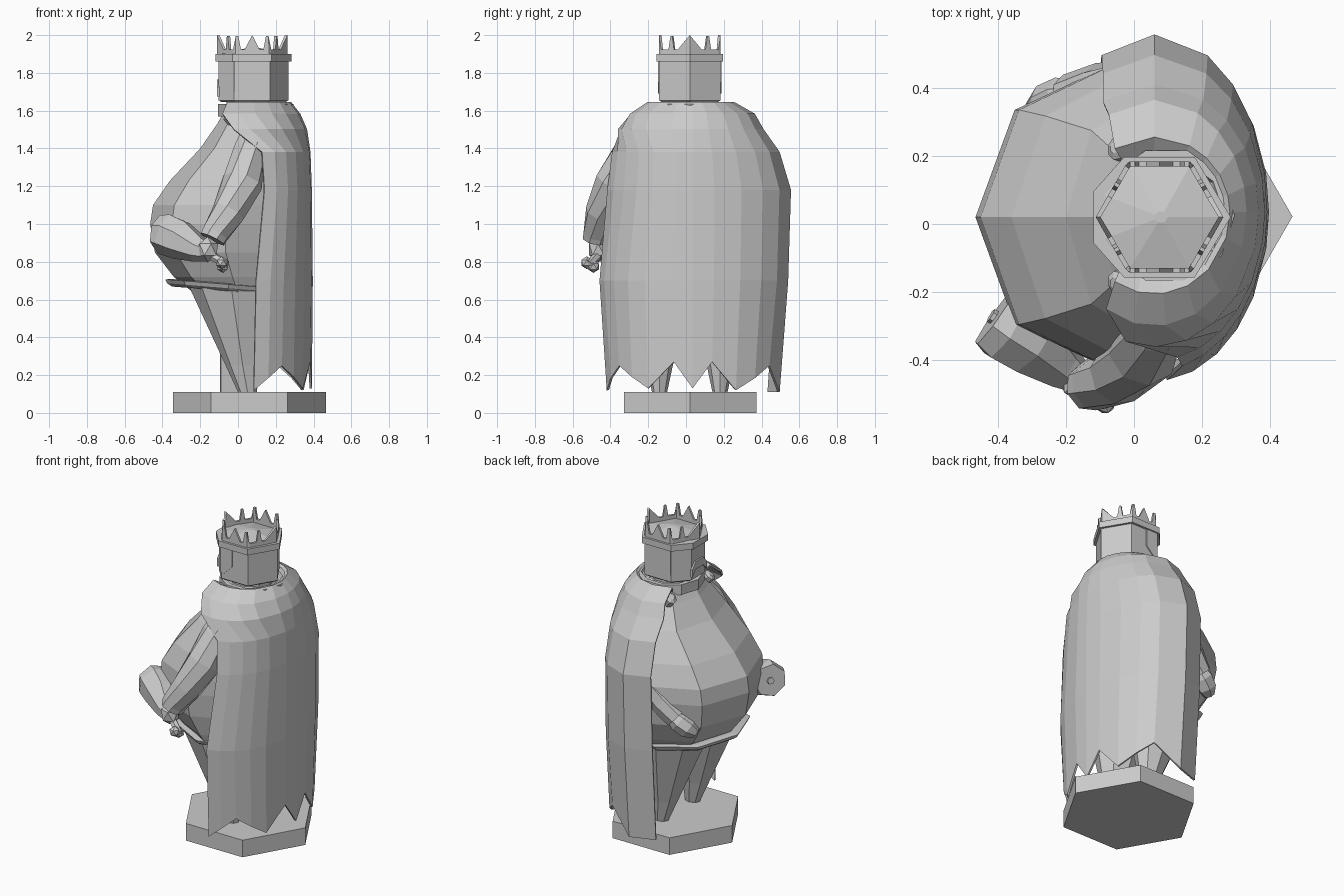
import bpy, bmesh, math
from mathutils import Vector

if "Cube" in bpy.data.objects:
    bpy.data.objects.remove(bpy.data.objects["Cube"])

stone = bpy.data.materials.new("grey_stone")
stone.diffuse_color = (0.6, 0.6, 0.6, 1)
stone.use_nodes = True
stone.node_tree.nodes["Principled BSDF"].inputs["Base Color"].default_value = stone.diffuse_color


def finish(name, bm, thickness=0):
    bmesh.ops.recalc_face_normals(bm, faces=bm.faces)
    me = bpy.data.meshes.new(name)
    bm.to_mesh(me)
    bm.free()
    me.materials.append(stone)
    ob = bpy.data.objects.new(name, me)
    bpy.context.collection.objects.link(ob)
    if thickness:
        mod = ob.modifiers.new("thickness", 'SOLIDIFY')
        mod.thickness = thickness
        mod.offset = 0
    return ob


def loft(name, rings, closed=True, caps=True, thickness=0):
    """Skin a list of equally long point rings."""
    bm = bmesh.new()
    vr = [[bm.verts.new(p) for p in r] for r in rings]
    n = len(vr[0])
    for a, b in zip(vr, vr[1:]):
        for i in range(n if closed else n - 1):
            j = (i + 1) % n
            bm.faces.new((a[i], a[j], b[j], b[i]))
    if closed and caps:
        bm.faces.new(vr[0])
        bm.faces.new(vr[-1])
    return finish(name, bm, thickness)


def ring(cx, cy, z, rx, ry, n, tilt=0):
    """Flat ring with a corner on +x; tilt lifts the front."""
    pts = []
    for i in range(n):
        a = math.tau * i / n
        x = rx * math.cos(a)
        pts.append((cx + x, cy + ry * math.sin(a), z - tilt * x))
    return pts


def tube(name, path, n=8):
    """Tapering tube through (x, y, z, radius) stations."""
    pts = [Vector(p[:3]) for p in path]
    rings = []
    for i, p in enumerate(pts):
        d = (pts[min(i + 1, len(pts) - 1)] - pts[max(i - 1, 0)]).normalized()
        u = d.cross(Vector((0, 0, 1))).normalized()
        v = u.cross(d)
        rings.append([p + path[i][3] * (math.cos(math.tau * k / n) * u + math.sin(math.tau * k / n) * v)
                      for k in range(n)])
    return loft(name, rings)


def blob(name, loc, r, scale=(1, 1, 1)):
    bm = bmesh.new()
    bmesh.ops.create_icosphere(bm, subdivisions=1, radius=r)
    bmesh.ops.scale(bm, vec=scale, verts=bm.verts)
    bmesh.ops.translate(bm, vec=loc, verts=bm.verts)
    return finish(name, bm)


# Hexagonal plinth
loft("plinth", [ring(.06, .022, z, .405, .405, 6) for z in (0, .11)])

# Tapered legs
for side, name in ((-1, "right_leg"), (1, "left_leg")):
    y = .02 + side * .16
    loft(name, [ring(.05, y, .11, .05, .04, 8), ring(.025, y, .25, .09, .07, 8),
                ring(-.035, y, .66, .22, .18, 8)])

# Round torso: z, front x, back x, half width
torso = [(.64, -.24, .24, .33), (.72, -.34, .28, .37), (.85, -.44, .31, .42), (1.0, -.465, .32, .445),
         (1.1, -.45, .32, .445), (1.23, -.36, .32, .42), (1.4, -.2, .31, .36),
         (1.53, -.11, .27, .27), (1.62, -.06, .2, .16)]
loft("torso", [ring((f + b) / 2, .02, z, (b - f) / 2, w, 8) for z, f, b, w in torso])
loft("belt", [ring(-.05, .02, z, r, r + .04, 8, .08) for z, r in ((.645, .3), (.66, .325), (.68, .335), (.685, .3))])

# Cape columns: angle and hem height
columns = [(-88, .12), (-74, .185), (-60, .25), (-46, .19), (-32, .13), (-13, .27), (0, .13),
           (13, .27), (30, .12), (46, .185), (62, .25), (90, .11), (110, .11)]
# Cape rows: z, right angle, left angle, radius x, right radius y, left radius y
rows = [(1.6, 122, 122, .17, .17, .17), (1.64, 122, 122, .22, .24, .22), (1.58, 122, 120, .265, .33, .325),
        (1.5, 106, 120, .3, .39, .37), (1.38, 78, 118, .318, .43, .455), (1.18, 76, 118, .325, .46, .515),
        (.7, 84, 118, .33, .49, .5), (None, 86, 118, .325, .45, .455)]
cape = []
for z, right, left, rx, ry_right, ry_left in rows:
    line = []
    for a, hem in columns:
        # the side corner stays at a right angle, only the front flap swings
        swing = right / 88 if a < 0 else left / 110 if a > 90 else 1
        t = math.radians(a * swing)
        ry = ry_right if a < 0 else ry_left
        line.append((.06 + rx * math.cos(t), .035 + ry * math.sin(t), hem if z is None else z))
    cape.append(line)
loft("cape", cape, closed=False, thickness=.012)

# Collar and neck
loft("collar", [ring(.095, .025, z, r, r, 10) for z, r in ((1.57, .2), (1.635, .2), (1.635, .17), (1.59, .15))])
loft("neck", [ring(.075, .025, z, .135, .13, 10) for z in (1.58, 1.67)])

# Cape clasps
for side, name in ((-1, "right_clasp"), (1, "left_clasp")):
    y = .025 + side * .19
    tube(name, [(-.02, y, 1.54, .036), (-.05, y + side * .008, 1.575, .036), (-.056, y + side * .01, 1.583, .018)])

# Right arm and fist
tube("right_sleeve", [(.09, -.22, 1.49, .07), (.06, -.3, 1.38, .09), (.025, -.375, 1.22, .107),
                      (-.05, -.445, 1.06, .09), (-.12, -.473, .95, .075), (-.135, -.478, .92, .072)])
blob("right_hand", (-.16, -.465, .865), .062, (1, .9, 1.1))
# Left arm with the hand resting on the belly
tube("left_sleeve", [(.1, .27, 1.45, .07), (.06, .35, 1.3, .08), (.0, .4, 1.12, .085),
                     (-.1, .395, .99, .078), (-.19, .37, .9, .07)])
tube("left_hand", [(-.17, .375, .915, .05), (-.21, .365, .88, .068), (-.26, .345, .84, .065), (-.3, .325, .81, .035)], 7)

# Roasted drumstick with a knobbed bone
tube("drumstick", [(-.15, -.46, .845, .045), (-.21, -.42, .865, .07), (-.3, -.345, .915, .108),
                   (-.375, -.3, .945, .112), (-.41, -.275, .95, .1)], 7)
tube("bone", [(-.06, -.515, .785, .022), (-.17, -.45, .85, .025)], 6)
tube("bone_core", [(-.4, -.28, .948, .022), (-.42, -.268, .952, .022)], 6)
for i, p in enumerate(((-.085, -.525, .795), (-.08, -.49, .775))):
    blob("bone_knob_%d" % i, p, .034)


# Faceted head, blunt at the face
def head_ring(z, k):
    side = [(.187, 0), (.09, .162), (-.1, .162), (-.182, .07)]
    pts = side + [(x, -y) for x, y in reversed(side[1:])]
    return [(.08 + k * x, .02 + k * y, z) for x, y in pts]


loft("head", [head_ring(z, k) for z, k in ((1.645, .92), (1.655, 1), (1.88, 1), (1.9, .92), (1.935, .1))])
loft("crown_band", [head_ring(z, k) for z, k in ((1.86, .98), (1.86, 1.09), (1.9, 1.09), (1.9, .98))])

# Cheek panels
for side, name in ((-1, "right_cheek"), (1, "left_cheek")):
    outline = [(0, 1.69), (.06, 1.75), (.06, 1.86), (-.02, 1.86), (-.02, 1.7)]
    loft(name, [[(x, .02 + side * y, z) for x, z in outline] for y in (.161, .168)])

# Moustache: a drooping bar across the face
loft("moustache", [[(-.075, .02 + y, z + h), (-.112, .02 + y, z + h), (-.112, .02 + y, z), (-.075, .02 + y, z)]
                   for y, z, h in ((-.075, 1.675, .05), (-.04, 1.715, .05), (.04, 1.715, .05), (.075, 1.675, .05))])

# Crown wall: quarter profile of peaks and prongs, mirrored around
quarter = [(0, 2.0), (22, 1.925), (31, 1.925), (35, 1.995), (39, 1.995), (43, 1.925), (57, 1.925),
           (61, 1.995), (65, 1.995), (69, 1.925), (76, 1.925), (90, 2.0)]
half = quarter + [(180 - a, z) for a, z in reversed(quarter[:-1])]
around = half + [(360 - a, z) for a, z in reversed(half[1:-1])]
wall = []
for low in (True, False):
    line = []
    for a, z in around:
        r = .18 * math.cos(math.pi / 6) / math.cos(math.radians(a % 60 - 30))
        t = math.radians(a)
        line.append((.075 + r * math.cos(t), .02 + r * math.sin(t), 1.89 if low else z))
    wall.append(line)
loft("crown", wall, caps=False, thickness=.014)
